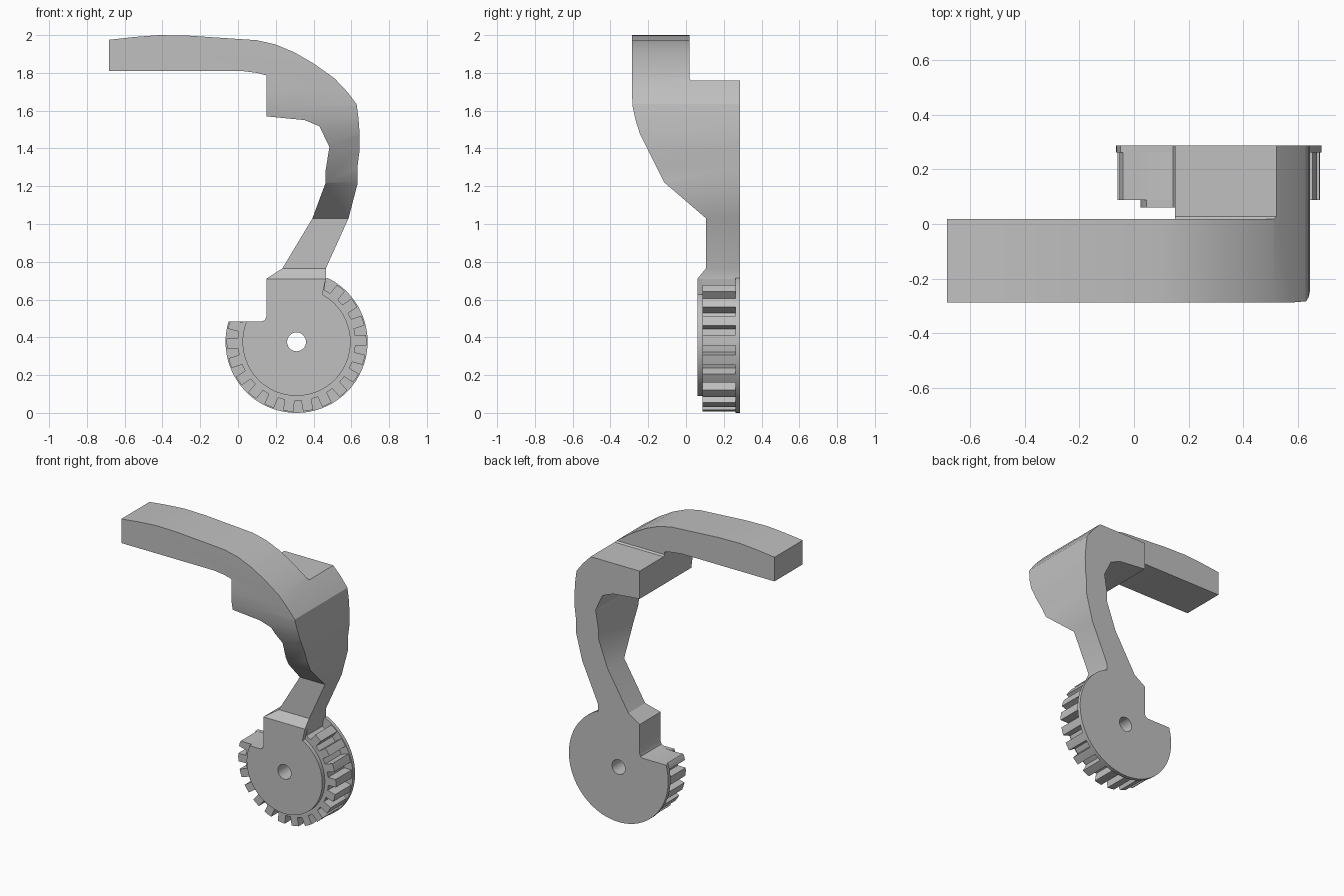
import bpy, bmesh, math

cube = bpy.data.objects.get("Cube")
if cube:
    bpy.data.objects.remove(cube, do_unlink=True)

grey = bpy.data.materials.new("plain_grey")
grey.use_nodes = True
grey.diffuse_color = (0.53, 0.53, 0.53, 1)
grey.node_tree.nodes["Principled BSDF"].inputs["Base Color"].default_value = (0.53, 0.53, 0.53, 1)


def prism(name, points, axis, low, high):
    """Extrude an outline (x, z) along y, or (y, z) along x."""
    bm = bmesh.new()
    if axis == "y":
        ring = [bm.verts.new((u, low, v)) for u, v in points]
        shift = (0, high - low, 0)
    else:
        ring = [bm.verts.new((low, u, v)) for u, v in points]
        shift = (high - low, 0, 0)
    cap = bm.faces.new(ring)
    made = bmesh.ops.extrude_face_region(bm, geom=[cap], use_keep_orig=True)["geom"]
    bmesh.ops.translate(bm, vec=shift, verts=[g for g in made if isinstance(g, bmesh.types.BMVert)])
    bmesh.ops.recalc_face_normals(bm, faces=bm.faces)
    mesh = bpy.data.meshes.new(name)
    bm.to_mesh(mesh)
    bm.free()
    mesh.materials.append(grey)
    obj = bpy.data.objects.new(name, mesh)
    bpy.context.collection.objects.link(obj)
    return obj


def activate(obj):
    bpy.ops.object.select_all(action="DESELECT")
    obj.select_set(True)
    bpy.context.view_layer.objects.active = obj


def cut(obj, cutter, operation):
    activate(obj)
    mod = obj.modifiers.new("cut", "BOOLEAN")
    mod.operation = operation
    mod.solver = "EXACT"
    mod.object = cutter
    bpy.ops.object.modifier_apply(modifier=mod.name)


def smooth(obj):
    activate(obj)
    bpy.ops.object.shade_smooth_by_angle(angle=math.radians(25))


BACK = 0.287
CX, CZ = 0.31, 0.376       # wheel centre
NECK_L, NECK_R, NECK_Z = 0.15, 0.465, 0.71
SHELF = 0.485              # flat top of the cut-away quarter

# Curved arm: front outline trimmed by a side outline
outer = [(-0.683, 1.975), (-0.55, 1.99), (-0.42, 2.0), (-0.26, 1.997), (0.1, 1.973),
         (0.2, 1.95), (0.3, 1.908), (0.4, 1.85), (0.51, 1.772), (0.58, 1.698), (0.628, 1.635),
         (0.638, 1.56), (0.644, 1.475), (0.643, 1.385), (0.632, 1.3), (0.632, 1.21),
         (0.585, 1.03), (NECK_R, 0.765), (NECK_R, NECK_Z)]
inner = [(NECK_L, NECK_Z), (0.235, 0.765), (0.394, 1.03), (0.463, 1.216), (0.463, 1.28),
         (0.484, 1.407), (0.431, 1.518), (0.352, 1.55), (NECK_L, 1.57), (NECK_L, 1.787),
         (0.1, 1.8), (0.02, 1.81), (-0.683, 1.81)]
side = [(-BACK, 2.1), (-BACK, 1.7), (-0.282, 1.62), (-0.267, 1.55), (-0.245, 1.48),
        (-0.21, 1.41), (-0.115, 1.22), (0.106, 1.03), (0.106, 0.765), (0.06, NECK_Z),
        (0.06, 0.6), (BACK, 0.6), (BACK, 1.76), (0.028, 1.76), (0.018, 1.77), (0.018, 2.1)]
arm = prism("curved_arm", outer + inner, "y", -0.5, 0.5)
trim = prism("arm_trim", side, "x", -1, 1)
cut(arm, trim, "INTERSECT")
bpy.data.objects.remove(trim, do_unlink=True)
smooth(arm)


# Wheel layers: each shares the neck block and the cut-away quarter
def polar(radius, degrees):
    a = math.radians(degrees)
    x, z = CX + radius * math.cos(a), CZ + radius * math.sin(a)
    return (x, min(z, SHELF) if degrees < 180 else z)


def layer_outline(rim):
    corner = [(NECK_R, NECK_Z), (NECK_L, NECK_Z), (NECK_L, 0.51), (0.143, 0.492), (0.128, SHELF)]
    return corner + rim


def disc_rim(radius, end):
    start = 180 - math.degrees(math.asin((SHELF - CZ) / radius))
    steps = 80
    return [polar(radius, start + (end - start) * i / steps) for i in range(steps + 1)]


def gear_rim(root, tip, count=22):
    rim = []
    for k in range(10, 26):
        c = 1.35 + k * 360 / count
        rim += [polar(root, c - 4.9), polar(tip, c - 4.2), polar(tip, c), polar(tip, c + 4.2),
                polar(root, c + 4.9), polar(root, c + 8.2)]
    return rim[:-1] + [polar(root, 422)]


hole = prism("axle_hole_cutter",
             [(CX + 0.05 * math.cos(math.tau * i / 32), CZ + 0.05 * math.sin(math.tau * i / 32))
              for i in range(32)], "y", -0.5, 0.5)
layers = [("hub_face", disc_rim(0.286, 421.5), 0.06, 0.088),
          ("gear_teeth", gear_rim(0.312, 0.37), 0.088, 0.262),
          ("back_plate", disc_rim(0.376, 424), 0.262, BACK)]
for name, rim, low, high in layers:
    layer = prism(name, layer_outline(rim), "y", low, high)
    cut(layer, hole, "DIFFERENCE")
    smooth(layer)
bpy.data.objects.remove(hole, do_unlink=True)
